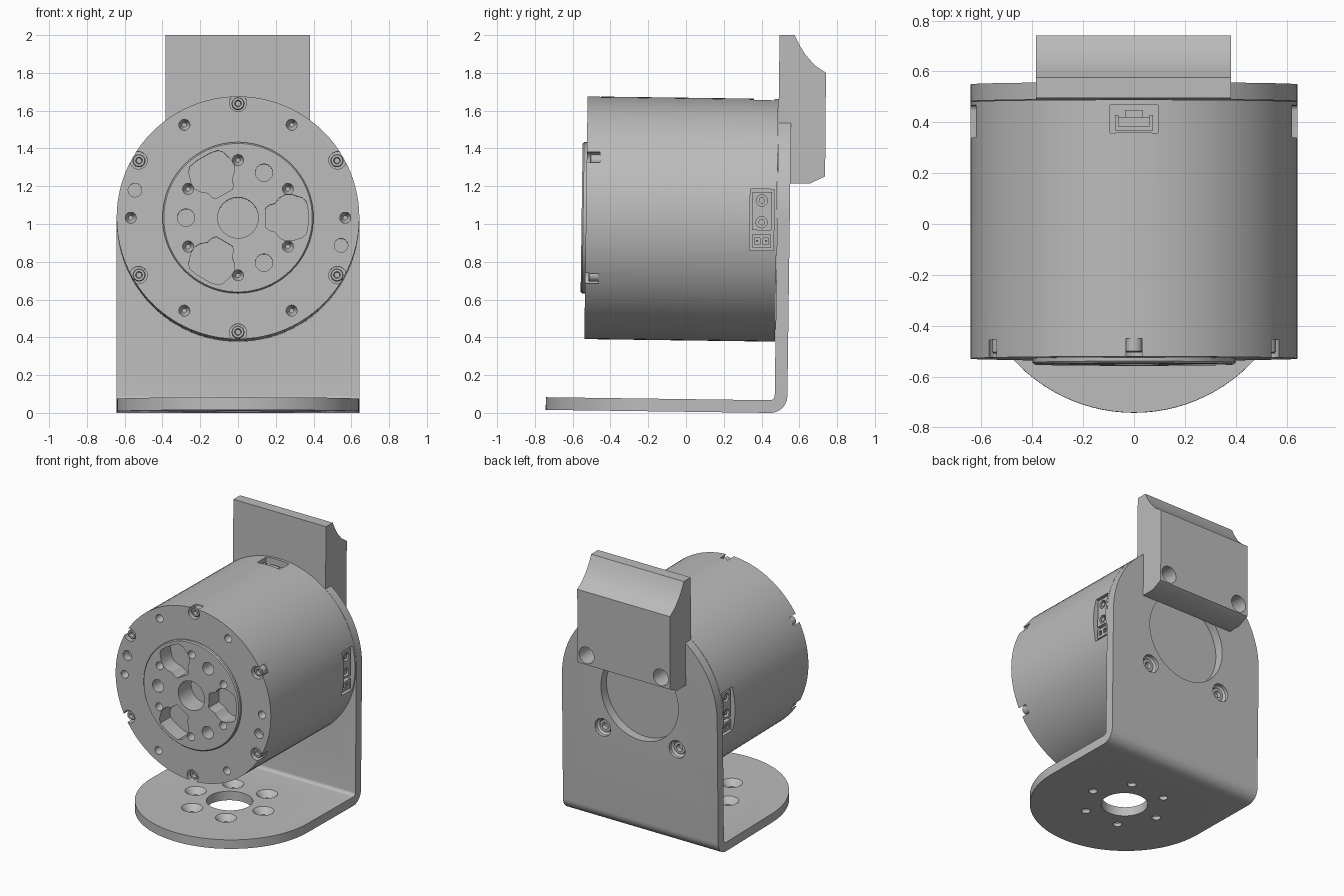
import bpy, bmesh
from math import sin, cos, pi, radians
from mathutils import Matrix, Vector

if "Cube" in bpy.data.objects:
    bpy.data.objects.remove(bpy.data.objects["Cube"])

grey = bpy.data.materials.new("plain grey")
grey.use_nodes = True
grey.diffuse_color = (0.5, 0.5, 0.5, 1)
grey.node_tree.nodes["Principled BSDF"].inputs["Base Color"].default_value = (0.5, 0.5, 0.5, 1)

AXIS_Z, R, BASE_Y = 1.026, 0.6425, -0.087      # motor axis height, motor radius, base centre
PLATE_IN, PLATE_OUT = 0.482, 0.549             # back plate faces
T = Matrix.Translation
FRONT = T((0, 0, AXIS_Z)) @ Matrix.Rotation(pi / 2, 4, 'X')   # (x, up, towards front)
SIDE = Matrix(((0, 0, 1, 0), (1, 0, 0, 0), (0, 1, 0, 0), (0, 0, 0, 1)))  # (y, z, x)
TILT = T((0, 0, 1)) @ Matrix.Rotation(-0.0135, 4, 'X') @ T((0, 0, -1))


def loft(bm, loops, m):
    """Join loops of points into a closed shell."""
    vs = [[bm.verts.new(m @ Vector(p)) for p in loop] for loop in loops]
    n = len(vs[0])
    for a, b in zip(vs, vs[1:]):
        for i in range(n):
            bm.faces.new((a[i], a[(i + 1) % n], b[(i + 1) % n], b[i]))
    bm.faces.new(vs[0][::-1])
    bm.faces.new(vs[-1])


def lathe(bm, rings, m, n=24):
    loft(bm, [[(r * cos(2 * pi * i / n), r * sin(2 * pi * i / n), h) for i in range(n)]
              for r, h in rings], m)


def prism(bm, pts, lo, hi, m=Matrix.Identity(4)):
    loft(bm, [[(x, y, h) for x, y in pts] for h in (lo, hi)], m)


def box(bm, x, y, z):
    prism(bm, [(x[0], y[0]), (x[1], y[0]), (x[1], y[1]), (x[0], y[1])], *z)


def arc(cx, cy, r, a0, a1, n):
    return [(cx + r * cos(radians(a0 + (a1 - a0) * i / n)),
             cy + r * sin(radians(a0 + (a1 - a0) * i / n))) for i in range(n + 1)]


def polar(r, angle, m=FRONT):
    return m @ T((r * cos(radians(angle)), r * sin(radians(angle)), 0))


def finish(name, bm, cutter=None):
    def make(label, b):
        bmesh.ops.recalc_face_normals(b, faces=b.faces)
        me = bpy.data.meshes.new(label)
        b.to_mesh(me)
        b.free()
        me.transform(TILT)
        me.materials.append(grey)
        ob = bpy.data.objects.new(label, me)
        bpy.context.collection.objects.link(ob)
        return ob
    ob = make(name, bm)
    bpy.ops.object.select_all(action='DESELECT')
    ob.select_set(True)
    bpy.context.view_layer.objects.active = ob
    if cutter:
        tool = make(name + "_cutter", cutter)
        tool.hide_render = True
        mod = ob.modifiers.new("cut", 'BOOLEAN')
        mod.operation, mod.solver, mod.object = 'DIFFERENCE', 'EXACT', tool
        mod.use_self = True
        bpy.ops.object.modifier_apply(modifier=mod.name)
        bpy.data.objects.remove(tool)
    bpy.ops.object.shade_smooth_by_angle(angle=radians(30))
    return ob


# Motor body with raised output disc
body, cut = bmesh.new(), bmesh.new()
FACE, DISC = 0.53, 0.553
lathe(body, [(R, -0.48), (R, FACE), (0.4, FACE), (0.4, DISC - 0.008), (0.393, DISC)], FRONT, 96)
lathe(cut, [(0.108, 0.4), (0.108, 0.6)], FRONT, 40)
half = [(0.145, 0.05), (0.165, 0.066), (0.195, 0.075), (0.22, 0.105), (0.25, 0.122),
        (0.285, 0.122), (0.34, 0.105), (0.362, 0.085), (0.37, 0.04)]
lobe = [(x, -y) for x, y in half] + half[::-1]
for k in range(3):
    prism(cut, lobe, 0.43, 0.6, FRONT @ Matrix.Rotation(2 * pi * k / 3, 4, 'Z'))
    lathe(cut, [(0.046, 0.45), (0.046, 0.6)], polar(0.275, 60 + 120 * k))
for k in range(6):
    drill = [(0.012, 0.47), (0.029, 0.5), (0.029, 0.6)]
    lathe(cut, drill, polar(0.305, 30 + 60 * k))
    lathe(cut, drill, polar(0.568, 60 * k))
    lathe(cut, [(0.046, 0.46), (0.046, 0.6)], polar(0.608, 30 + 60 * k))
for a in (165, -15):
    lathe(cut, [(0.036, 0.47), (0.036, 0.6)], polar(0.565, a))
# Sockets for the connectors
box(cut, (-0.095, 0.095), (0.35, 0.46), (1.57, 1.8))
for s in (-1, 1):
    box(cut, sorted((s * 0.56, s * 0.8)), (0.338, 0.465), (0.865, 1.19))
finish("motor_body", body, cut)

# Front screws with sockets
screws = bmesh.new()
for k in range(6):
    lathe(screws, [(0.034, 0.45), (0.034, 0.508), (0.03, 0.513), (0.018, 0.513), (0.014, 0.49)],
          polar(0.605, 30 + 60 * k))
finish("front_screws", screws)

# Top connector: tray with a raised plug
plug = bmesh.new()
box(plug, (-0.075, 0.075), (0.36, 0.375), (1.56, 1.645))
for s in (-1, 1):
    box(plug, sorted((s * 0.06, s * 0.075)), (0.375, 0.42), (1.56, 1.645))
box(plug, (-0.06, 0.06), (0.375, 0.41), (1.56, 1.61))
box(plug, (-0.035, 0.035), (0.41, 0.44), (1.56, 1.63))
finish("top_connector", plug)

# Side connectors: power plug with two round sockets and a small signal plug
for s, label in ((-1, "right"), (1, "left")):
    plug, holes, pins = bmesh.new(), bmesh.new(), bmesh.new()
    reach = sorted((s * 0.55, s * 0.615))
    box(plug, reach, (0.35, 0.452), (0.972, 1.175))
    box(plug, reach, (0.35, 0.452), (0.88, 0.95))
    for z in (1.015, 1.13):
        lathe(holes, [(0.03, s * 0.575), (0.03, s * 0.7)], SIDE @ T((0.4, z, 0)))
        lathe(pins, [(0.017, s * 0.55), (0.017, s * 0.61)], SIDE @ T((0.4, z, 0)), 12)
    for y in (0.378, 0.424):
        box(holes, sorted((s * 0.59, s * 0.7)), (y - 0.014, y + 0.014), (0.898, 0.932))
        box(pins, sorted((s * 0.57, s * 0.612)), (y - 0.005, y + 0.005), (0.91, 0.92))
    finish(label + "_connector", plug, holes)
    finish(label + "_connector_pins", pins)

# Bent bracket: folded sheet, rounded at both ends, with holes
bracket, cut = bmesh.new(), bmesh.new()
LOW, HIGH, TOP = 0.006, 0.073, AXIS_Z + R
fold = ([(BASE_Y - R, LOW)] + arc(PLATE_OUT - 0.09, LOW + 0.09, 0.09, -90, 0, 10)
        + [(PLATE_OUT, TOP), (PLATE_IN, TOP)]
        + arc(PLATE_IN - 0.025, HIGH + 0.025, 0.025, 0, -90, 6) + [(BASE_Y - R, HIGH)])
prism(bracket, fold, -R, R, SIDE)
trim = arc(0, 0, R, 0, 180, 48) + [(-0.8, 0), (-0.8, 0.8), (0.8, 0.8), (0.8, 0)]
prism(cut, trim, -0.7, -0.4, FRONT)
base = T((0, BASE_Y, 0))
prism(cut, trim, -0.1, 0.2, base @ Matrix.Rotation(pi, 4, 'Z'))
lathe(cut, [(0.158, -0.1), (0.158, 0.2)], base, 48)
for k in range(6):
    lathe(cut, [(0.03, -0.1), (0.03, LOW + 0.025), (0.073, HIGH), (0.073, 0.2)],
          polar(0.28, 60 * k, base))
lathe(cut, [(0.32, -0.7), (0.32, -0.4)], FRONT, 64)
MOUNTS = [45, 135, 225, 315]
for a in MOUNTS:
    lathe(cut, [(0.066, -0.7), (0.066, -0.525), (0.05, -0.51), (0.05, -0.4)], polar(0.435, a))
finish("bracket", bracket, cut)

# Bracket mounting screws
screws = bmesh.new()
for a in MOUNTS:
    lathe(screws, [(0.045, -0.47), (0.045, -0.52), (0.025, -0.52), (0.02, -0.495)], polar(0.435, a))
finish("bracket_screws", screws)

# Rear clamp block with a hollowed top slope and screw access holes
block, cut = bmesh.new(), bmesh.new()
profile = [(PLATE_IN, 1.53), (PLATE_IN, 2.007), (0.562, 2.007), (0.585, 1.96), (0.62, 1.905),
           (0.67, 1.85), (0.73, 1.81), (0.733, 1.262), (0.65, 1.222), (PLATE_OUT, 1.222),
           (PLATE_OUT, 1.53)]
prism(block, profile, -0.385, 0.382, SIDE)
for a in MOUNTS[:2]:
    lathe(cut, [(0.062, -0.9), (0.062, -0.5)], polar(0.435, a))
finish("clamp_block", block, cut)
